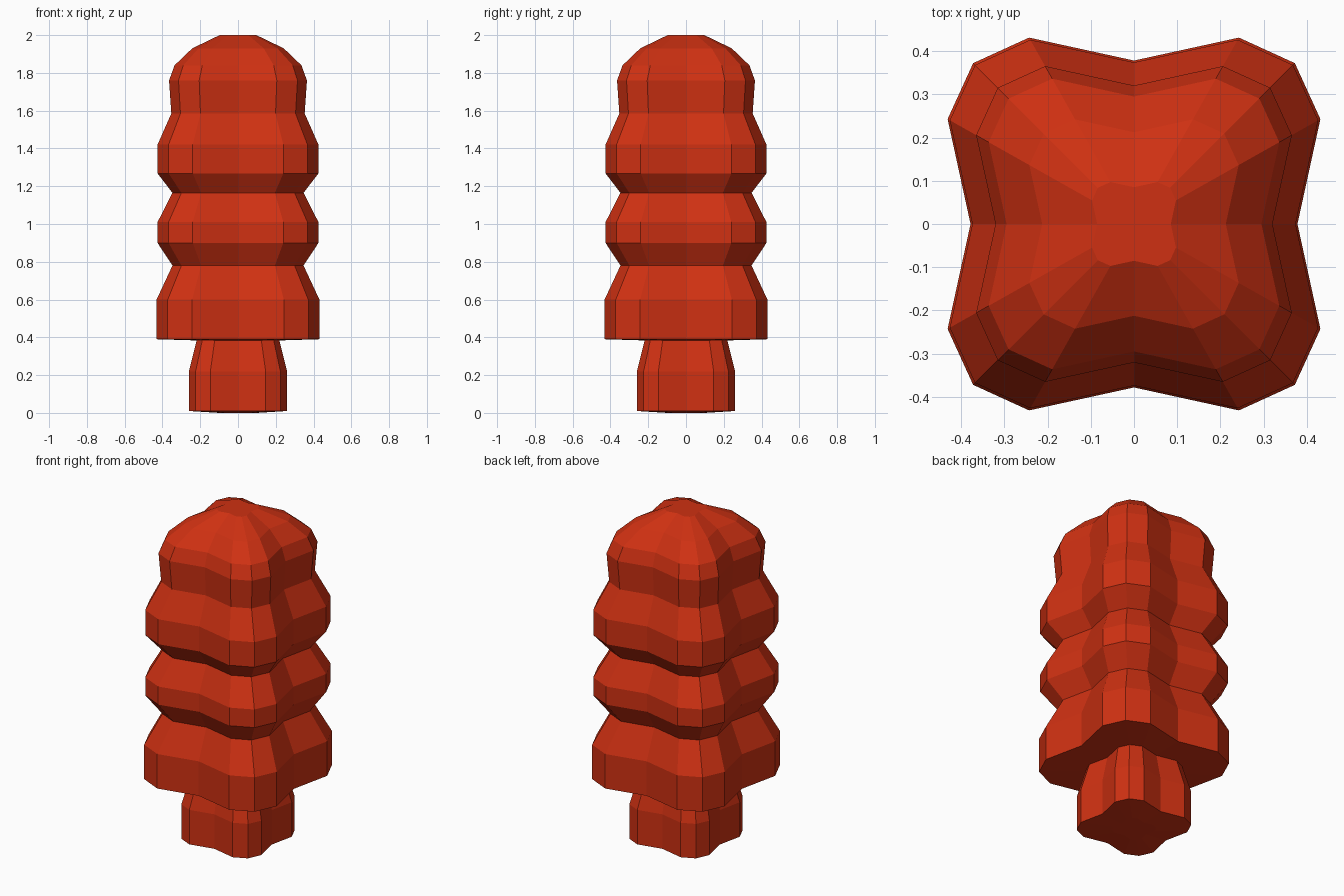
import bpy
import bmesh

old = bpy.data.objects.get("Cube")
if old:
    bpy.data.objects.remove(old, do_unlink=True)

# One flat colour for everything
red = bpy.data.materials.new("orange_red")
red.use_nodes = True
colour = (0.62, 0.03, 0.006, 1.0)
red.diffuse_color = colour
red.node_tree.nodes["Principled BSDF"].inputs["Base Color"].default_value = colour

# Four-lobed cross-section: one quadrant, widest extent 1, turned four times
QUADRANT = [(0.877, 0.0), (1.0, 0.563), (0.863, 0.863), (0.563, 1.0)]
SECTION = []
for turn in range(4):
    for x, y in QUADRANT:
        for _ in range(turn):
            x, y = -y, x
        SECTION.append((x, y))


def loft(name, profile):
    """Stack scaled cross-sections given as (half width, height) and cap both ends."""
    bm = bmesh.new()
    rings = [[bm.verts.new((x * r, y * r, z)) for x, y in SECTION] for r, z in profile]
    n = len(SECTION)
    for low, high in zip(rings, rings[1:]):
        for i in range(n):
            j = (i + 1) % n
            bm.faces.new((low[i], low[j], high[j], high[i]))
    # Fan caps around a centre point
    for ring, z in ((rings[0], profile[0][1]), (rings[-1], profile[-1][1])):
        centre = bm.verts.new((0, 0, z))
        for i in range(n):
            bm.faces.new((ring[i], ring[(i + 1) % n], centre))
    bmesh.ops.recalc_face_normals(bm, faces=bm.faces)
    mesh = bpy.data.meshes.new(name)
    bm.to_mesh(mesh)
    bm.free()
    mesh.materials.append(red)
    obj = bpy.data.objects.new(name, mesh)
    bpy.context.collection.objects.link(obj)
    return obj


# Narrow stem with a very slightly domed underside
loft("stem", [(0.10, 0.0), (0.26, 0.01), (0.26, 0.22), (0.215, 0.40)])

# Three flared tiers under a rounded crown
loft("tiered_body", [
    (0.20, 0.383), (0.431, 0.39), (0.431, 0.60), (0.347, 0.78),
    (0.426, 0.90), (0.426, 1.01), (0.347, 1.165),
    (0.426, 1.268), (0.426, 1.42), (0.353, 1.585),
    (0.365, 1.76), (0.336, 1.84), (0.242, 1.93), (0.097, 2.0),
])
